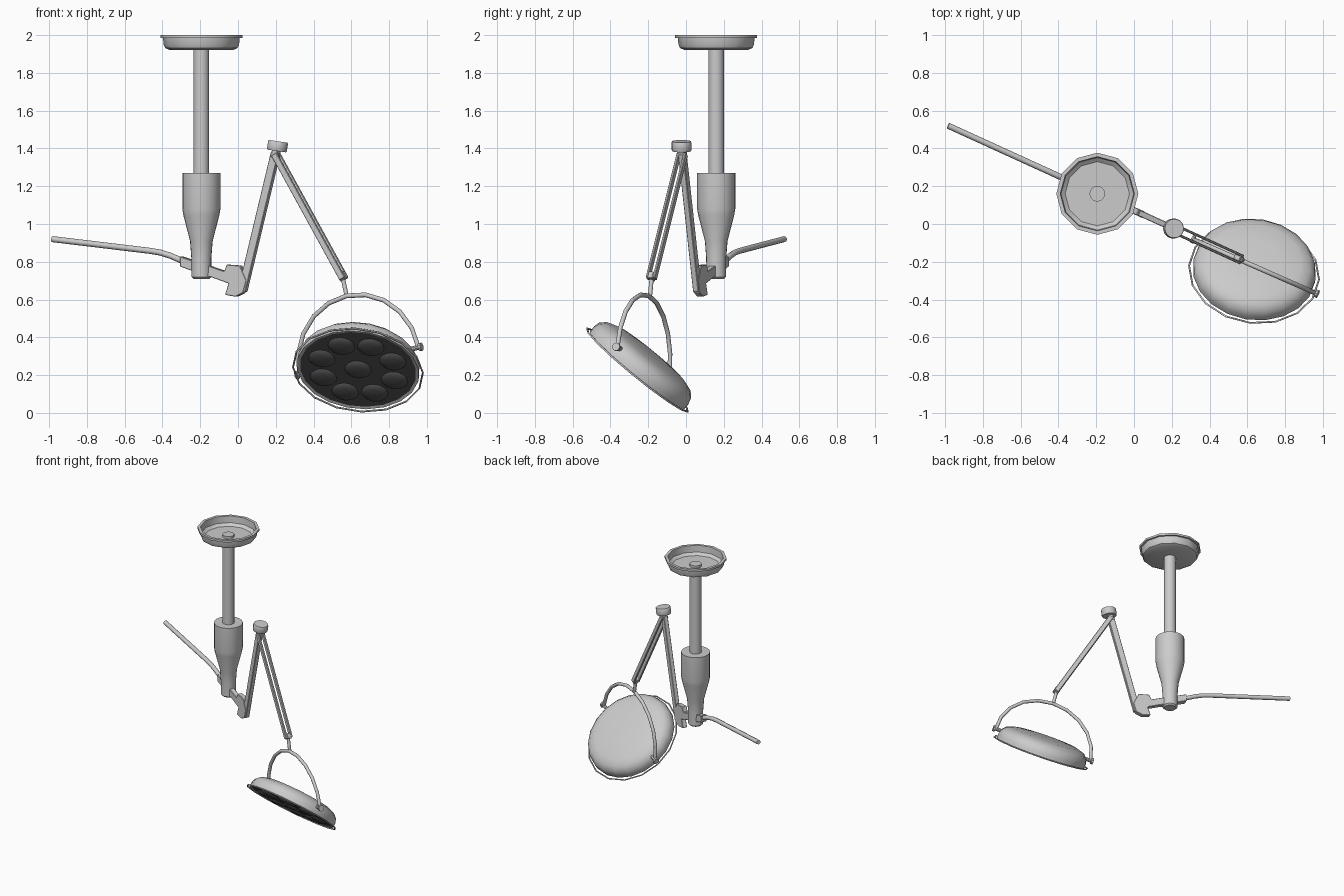
import bpy, bmesh, math
from mathutils import Vector, Matrix

if "Cube" in bpy.data.objects:
    bpy.data.objects.remove(bpy.data.objects["Cube"])

COL = Vector((-0.194, 0.16, 0))          # ceiling column axis
U = Vector((0.91, -0.415, 0)).normalized()  # horizontal direction of the arms
SIDE = Vector((-U.y, U.x, 0))
UP = Vector((0, 0, 1))


def at(s, z, side=0.0):
    """Point in the arm plane: s along the arm, z up."""
    return COL + U * s + UP * z + SIDE * side


def frame(x, z, origin):
    z = z.normalized()
    x = (x - z * x.dot(z)).normalized()
    y = z.cross(x)
    m = Matrix((x, y, z)).transposed().to_4x4()
    m.translation = origin
    return m


def finish(name, bm, mat=Matrix(), smooth=True, angle=35):
    bmesh.ops.remove_doubles(bm, verts=bm.verts, dist=1e-5)
    bmesh.ops.transform(bm, matrix=mat, verts=bm.verts)
    bmesh.ops.recalc_face_normals(bm, faces=bm.faces)
    me = bpy.data.meshes.new(name)
    bm.to_mesh(me)
    bm.free()
    ob = bpy.data.objects.new(name, me)
    bpy.context.collection.objects.link(ob)
    if smooth:
        bpy.ops.object.select_all(action='DESELECT')
        ob.select_set(True)
        bpy.context.view_layer.objects.active = ob
        bpy.ops.object.shade_smooth_by_angle(angle=math.radians(angle))
    return ob


def lathe(name, profile, n, mat, closed=False, angle=35):
    bm = bmesh.new()
    vs = [bm.verts.new((r, 0, z)) for r, z in profile]
    pairs = list(zip(vs, vs[1:])) + ([(vs[-1], vs[0])] if closed else [])
    es = [bm.edges.new(p) for p in pairs]
    bmesh.ops.spin(bm, geom=vs + es, cent=(0, 0, 0), axis=(0, 0, 1),
                   angle=2 * math.pi, steps=n)
    return finish(name, bm, mat, angle=angle)


def tube(name, pts, r, n=8):
    """Round rod swept along a path lying in the arm plane."""
    bm = bmesh.new()
    rings = []
    for i, p in enumerate(pts):
        t = (pts[min(i + 1, len(pts) - 1)] - pts[max(i - 1, 0)]).normalized()
        b = SIDE.cross(t).normalized()
        c = t.cross(b)
        rings.append([bm.verts.new(p + r * (b * math.cos(k * math.tau / n) + c * math.sin(k * math.tau / n)))
                      for k in range(n)])
    for a, b in zip(rings, rings[1:]):
        for k in range(n):
            bm.faces.new((a[k], a[(k + 1) % n], b[(k + 1) % n], b[k]))
    bm.faces.new(rings[0])
    bm.faces.new(rings[-1])
    return finish(name, bm, angle=50)


def plate(name, outline, thick, side=0.0):
    """Outline in the arm plane, extruded sideways and bevelled."""
    bm = bmesh.new()
    f = bm.faces.new([bm.verts.new(at(s, z, side - thick / 2)) for s, z in outline])
    ext = bmesh.ops.extrude_face_region(bm, geom=[f])['geom']
    bmesh.ops.translate(bm, vec=SIDE * thick, verts=[v for v in ext if isinstance(v, bmesh.types.BMVert)])
    bmesh.ops.bevel(bm, geom=bm.edges[:], offset=0.003, segments=1, affect='EDGES')
    return finish(name, bm, smooth=False)


def bar(name, a, b, width, thick, side=0.0):
    d = Vector((b[0] - a[0], b[1] - a[1])).normalized()
    w = Vector((-d.y, d.x)) * width / 2
    a, b = Vector(a), Vector(b)
    return plate(name, [a - w, b - w, b + w, a + w], thick, side)


# Ceiling cup, column and lower housing
C = Matrix.Translation(COL)
lathe("ceiling_cup", [(0, 1.922), (0.17, 1.922), (0.192, 1.932), (0.2, 1.95), (0.203, 1.985),
                      (0.217, 1.985), (0.217, 2), (0.196, 2), (0.192, 1.95), (0.17, 1.932), (0, 1.932)], 12, C)
lathe("column", [(0, 1.2), (0.041, 1.2), (0.041, 1.95), (0, 1.95)], 20, C)
lathe("column_housing", [(0, 0.71), (0.042, 0.71), (0.052, 0.72), (0.053, 0.82), (0.06, 0.91),
                         (0.095, 1.045), (0.101, 1.08), (0.101, 1.27), (0, 1.27)], 20, C)

# Handle and its socket
tube("handle", [at(s, z) for s, z in [(-0.868, 0.92), (-0.62, 0.893), (-0.3, 0.858), (-0.24, 0.849),
                                      (-0.18, 0.832), (-0.06, 0.785)]], 0.016)
plate("handle_socket", [(-0.115, 0.775), (-0.04, 0.75), (-0.04, 0.805), (-0.115, 0.828)], 0.045)

# Arm bracket and lower arm
plate("arm_bracket", [(0.03, 0.72), (0.06, 0.72), (0.165, 0.685), (0.145, 0.625), (0.205, 0.615),
                      (0.25, 0.635), (0.27, 0.7), (0.232, 0.78), (0.155, 0.785),
                      (0.14, 0.75), (0.03, 0.785)], 0.036)
bar("lower_arm", (0.24, 0.645), (0.432, 1.375), 0.045, 0.032)

# Elbow cap
lathe("elbow_cap", [(0, -0.026), (0.05, -0.026), (0.053, -0.02), (0.053, 0.02), (0.05, 0.026), (0, 0.026)],
      14, frame(U, Vector((0.15, 0, 1)), at(0.443, 1.412)))
bar("elbow_pin", (0.43, 1.35), (0.437, 1.4), 0.035, 0.04)

# Upper arm: two parallel bars with an end fork
for i, sd in enumerate((-0.02, 0.02)):
    bar(f"upper_arm_bar_{i + 1}", (0.432, 1.37), (0.83, 0.71), 0.034, 0.014, sd)
bar("upper_arm_fork", (0.812, 0.74), (0.832, 0.705), 0.04, 0.03)
tube("lamp_stem", [at(0.822, 0.72), at(0.845, 0.62)], 0.012)

# Yoke: half hoop around the tilted pivot axis
PC = Vector((0.64, -0.225, 0.275))
AX = Vector((0.66, -0.29, 0.15)).normalized()
YU = (UP - AX * AX.z).normalized()
tube("yoke", [PC + 0.352 * (AX * math.cos(t) + YU * math.sin(t))
              for t in [math.pi * k / 10 for k in range(11)]], 0.0125)
for i, d in enumerate((AX, -AX)):
    lathe(f"pivot_{i + 1}", [(0, 0.3), (0.013, 0.3), (0.013, 0.355), (0.022, 0.357), (0.022, 0.372), (0, 0.372)],
          10, frame(YU, d, PC))

# Lamp head
L = frame(AX, Vector((0.1, 0.63, 0.77)), Vector((0.635, -0.257, 0.227)))
lathe("lamp_dish", [(0.31, 0.004), (0.326, 0), (0.327, 0.03), (0.318, 0.062), (0.29, 0.09), (0.24, 0.107),
                    (0.13, 0.117), (0, 0.12)], 20, L)
ring = [(0.346 + 0.005 * math.cos(k * math.tau / 6), 0.005 * math.sin(k * math.tau / 6)) for k in range(6)]
lathe("rim_ring", ring, 16, L, closed=True, angle=70)

# Dark front glass with nine shallow lenses
dark = bpy.data.materials.new("dark_glass")
dark.diffuse_color = (0.09, 0.09, 0.09, 1)
dark.use_nodes = True
dark.node_tree.nodes["Principled BSDF"].inputs["Base Color"].default_value = dark.diffuse_color
glass = [lathe("front_glass", [(0.312, 0.004), (0, 0.004)], 20, L)]
spots = [(0, 0)] + [(0.205 * math.cos(k * math.tau / 8), 0.205 * math.sin(k * math.tau / 8)) for k in range(8)]
for i, (x, y) in enumerate(spots):
    glass.append(lathe(f"lens_{i + 1}", [(0.072, 0.005), (0.064, -0.004), (0.04, -0.011), (0, -0.014)], 16,
                       L @ Matrix.Translation((x, y, 0))))
for g in glass:
    g.data.materials.append(dark)
